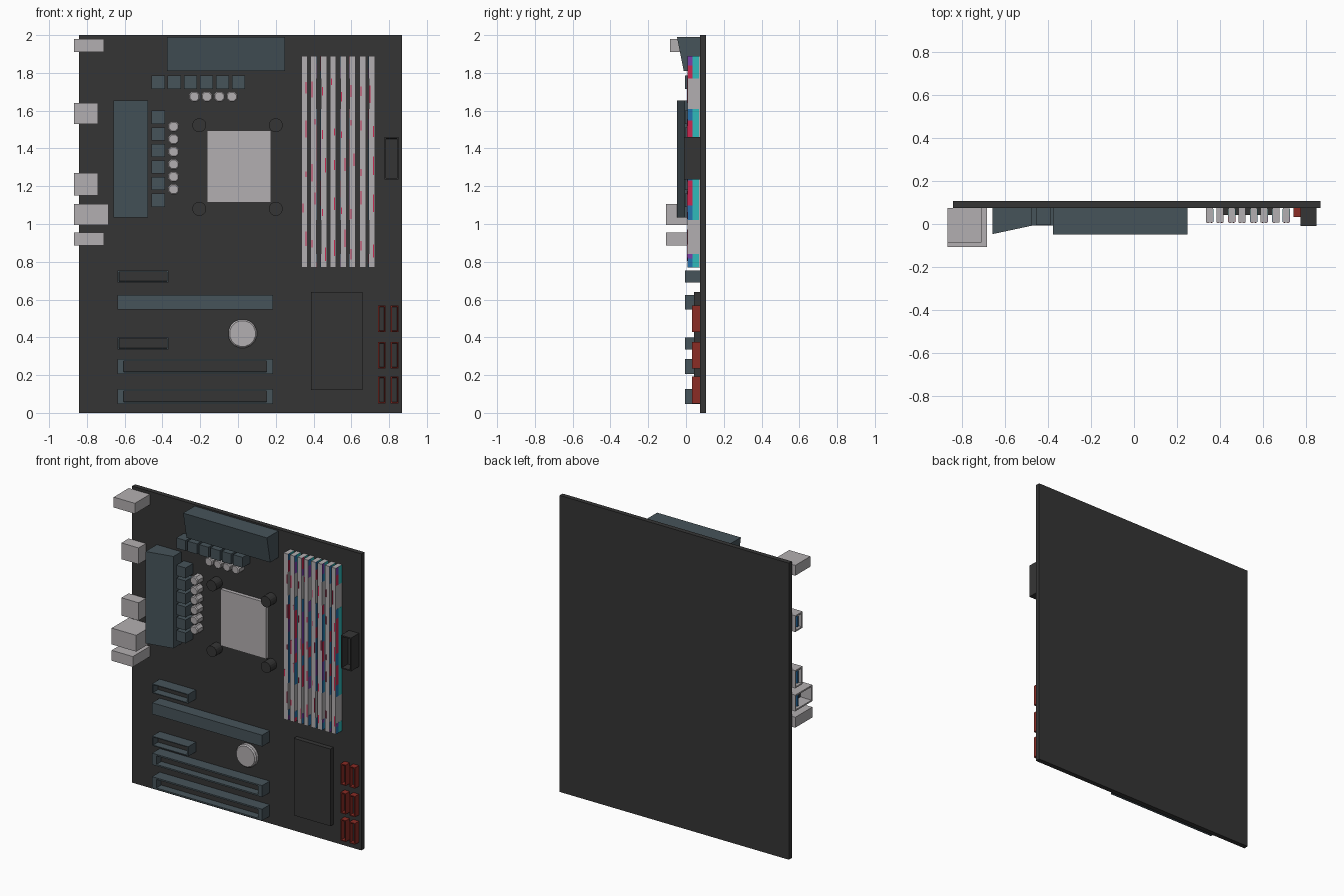
import bpy, bmesh, math, random
from mathutils import Vector

if "Cube" in bpy.data.objects:
    bpy.data.objects.remove(bpy.data.objects["Cube"])

random.seed(4)


def mat(name, r, g, b):
    m = bpy.data.materials.new(name)
    m.diffuse_color = (r, g, b, 1)
    m.use_nodes = True
    m.node_tree.nodes["Principled BSDF"].inputs["Base Color"].default_value = m.diffuse_color
    return m


BLACK = mat("board black", 0.036, 0.036, 0.036)
SLATE = mat("slate", 0.062, 0.088, 0.102)
SILVER = mat("silver", 0.45, 0.43, 0.44)
RED = mat("red", 0.26, 0.025, 0.018)
TEAL = mat("teal", 0.03, 0.5, 0.5)
BLUE = mat("blue", 0.02, 0.17, 0.42)
PURPLE = mat("purple", 0.2, 0.05, 0.4)
PINK = mat("pink red", 0.6, 0.02, 0.08)

FACE = 0.075  # y of the board's front surface


def finish(name, bm, *mats):
    bmesh.ops.recalc_face_normals(bm, faces=bm.faces)
    me = bpy.data.meshes.new(name)
    bm.to_mesh(me)
    bm.free()
    for m in mats:
        me.materials.append(m)
    ob = bpy.data.objects.new(name, me)
    bpy.context.collection.objects.link(ob)
    return ob


def box(name, x, z, y0, m, y1=FACE, opening=None, rim=(0.01, 0.01, 0.01), depth=0.05):
    """Box from ranges; opening is the direction of a recessed, dark-floored face."""
    bm = bmesh.new()
    bmesh.ops.create_cube(bm, size=1)
    lo, hi = Vector((x[0], y0, z[0])), Vector((x[1], y1, z[1]))
    mid, size = (lo + hi) / 2, hi - lo
    for v in bm.verts:
        v.co = Vector([mid[i] + v.co[i] * size[i] for i in range(3)])
    if opening:
        d = Vector(opening)
        bm.normal_update()
        f = max(bm.faces, key=lambda q: q.normal.dot(d))
        for push in (False, True):
            bmesh.ops.inset_individual(bm, faces=[f], thickness=0.002)
            if not push:
                for v in f.verts:
                    for i in range(3):
                        if d[i] == 0:
                            s = 1 if v.co[i] > mid[i] else -1
                            v.co[i] = mid[i] + s * (size[i] / 2 - rim[i])
            else:
                for v in f.verts:
                    v.co -= d * depth
        f.material_index = 1
    return finish(name, bm, m, BLACK)


def cylinder(name, x, z, r, y0, m, sides, bevel=0.0):
    """Upright component standing off the board, axis along y."""
    bm = bmesh.new()
    rings = [(FACE, r), (y0 + bevel, r)] + ([(y0, r - bevel)] if bevel else [])
    loops = [[bm.verts.new((x + q * math.cos(2 * math.pi * (i + .5) / sides), y,
                            z + q * math.sin(2 * math.pi * (i + .5) / sides)))
              for i in range(sides)] for y, q in rings]
    for a, b in zip(loops, loops[1:]):
        for i in range(sides):
            j = (i + 1) % sides
            bm.faces.new((a[i], a[j], b[j], b[i]))
    bm.faces.new(loops[0])
    bm.faces.new(loops[-1])
    return finish(name, bm, m)


def prism(name, profile, offset, m):
    """Sweep a closed 3D profile along an offset."""
    bm = bmesh.new()
    f = bm.faces.new([bm.verts.new(p) for p in profile])
    ext = bmesh.ops.extrude_face_region(bm, geom=[f])
    for v in ext["geom"]:
        if isinstance(v, bmesh.types.BMVert):
            v.co += Vector(offset)
    return finish(name, bm, m)


# Board
box("board", (-0.843, 0.868), (0, 2), FACE, BLACK, y1=0.107)

# Sloped heatsinks
prism("top_heatsink", [(-0.376, FACE, 1.99), (-0.376, -0.048, 1.99),
                       (-0.376, -0.012, 1.81), (-0.376, FACE, 1.81)], (0.625, 0, 0), SLATE)
prism("side_heatsink", [(-0.658, FACE, 1.035), (-0.658, -0.047, 1.035),
                        (-0.476, -0.008, 1.035), (-0.476, FACE, 1.035)], (0, 0, 0.62), SLATE)

# Power chokes and capacitors
for i in range(6):
    x, z = -0.457 + 0.085 * i, 1.53 - 0.0878 * i
    box("top_choke", (x, x + 0.07), (1.715, 1.785), -0.005, SLATE)
    box("side_choke", (-0.457, -0.387), (z, z + 0.07), -0.005, SLATE)
    cylinder("side_capacitor", -0.341, 1.515 - 0.0663 * i, 0.031, 0.015, SILVER, 8, 0.006)
for i in range(4):
    cylinder("top_capacitor", -0.231 + 0.0663 * i, 1.674, 0.031, 0.015, SILVER, 8, 0.006)

# Processor and cooler posts
box("processor", (-0.165, 0.175), (1.115, 1.495), 0.05, SILVER)
for x in (-0.205, 0.2):
    for z in (1.08, 1.523):
        cylinder("cooler_post", x, z, 0.037, 0.01, BLACK, 16)

# Memory slots with coloured side patches and red slits
patches = [(0.77, 0.84), (1.02, 1.23), (1.23, 1.45), (1.45, 1.61), (1.77, 1.89)]
for k in range(8):
    x0 = 0.336 + 0.1028 * (k // 2) + 0.048 * (k % 2)
    x1 = x0 + 0.032
    box("memory_slot", (x0, x1), (0.77, 1.89), 0.007, SILVER)
    for z0, z1 in patches:
        for xs in ((x0 - 0.001, x0), (x1, x1 + 0.001)):
            box("memory_lower_patch", xs, (z0, z1), 0.035, TEAL, y1=0.07)
            zm = z0 + (z1 - z0) * random.uniform(0.3, 0.7)
            a, b = random.sample([BLUE, PURPLE, PINK, BLUE], 2)
            box("memory_upper_patch", xs, (z0, zm), 0.009, a, y1=0.035)
            box("memory_upper_patch", xs, (zm, z1), 0.009, b, y1=0.035)
    for i in range(5):
        z = 0.8 + 0.21 * i + random.uniform(0, 0.1)
        x = x0 + random.choice((0.005, 0.022))
        box("memory_slit", (x, x + 0.005), (z, z + random.uniform(0.03, 0.1)), 0.0055, PINK, y1=0.008)

# Power connector
box("power_connector", (0.775, 0.85), (1.235, 1.46), -0.01, BLACK,
    opening=(0, -1, 0), rim=(0.008, 0, 0.008), depth=0.06)

# Expansion slots
for z0, z1 in ((0.69, 0.753), (0.335, 0.4)):
    box("short_slot", (-0.637, -0.367), (z0, z1), -0.006, SLATE,
        opening=(0, -1, 0), rim=(0.008, 0, 0.006), depth=0.05)
box("solid_long_slot", (-0.637, 0.184), (0.548, 0.625), -0.006, SLATE)
for z0 in (0.048, 0.207):
    box("open_long_slot", (-0.637, 0.184), (z0, z0 + 0.078), -0.006, SLATE,
        opening=(0, -1, 0), rim=(0.032, 0, 0.01), depth=0.05)

# Battery and chipset
cylinder("battery", 0.024, 0.42, 0.077, 0.045, SILVER, 16, 0.008)
box("chipset", (0.386, 0.66), (0.12, 0.64), 0.043, BLACK)

# Drive connectors
for x0, x1 in ((0.742, 0.781), (0.808, 0.85)):
    for z0, z1 in ((0.428, 0.568), (0.235, 0.375), (0.05, 0.193)):
        box("drive_connector", (x0, x1), (z0, z1), 0.033, RED,
            opening=(0, -1, 0), rim=(0.006, 0, 0.006), depth=0.03)

# Rear ports: x end, z range, y front, has a socket
ports = [(-0.71, 1.91, 1.98, -0.085, False), (-0.74, 1.53, 1.64, -0.003, True),
         (-0.74, 1.15, 1.27, -0.003, True), (-0.685, 0.995, 1.105, -0.107, True),
         (-0.71, 0.885, 0.955, -0.107, False)]
for x1, z0, z1, y0, socket in ports:
    box("rear_port", (-0.868, x1), (z0, z1), y0, SILVER,
        opening=(-1, 0, 0) if socket else None, rim=(0, 0.01, 0.01), depth=0.08)
    if socket:
        box("port_tongue", (-0.862, -0.785), (z0 + 0.02, z1 - 0.02), 0.03, BLUE, y1=0.045)
